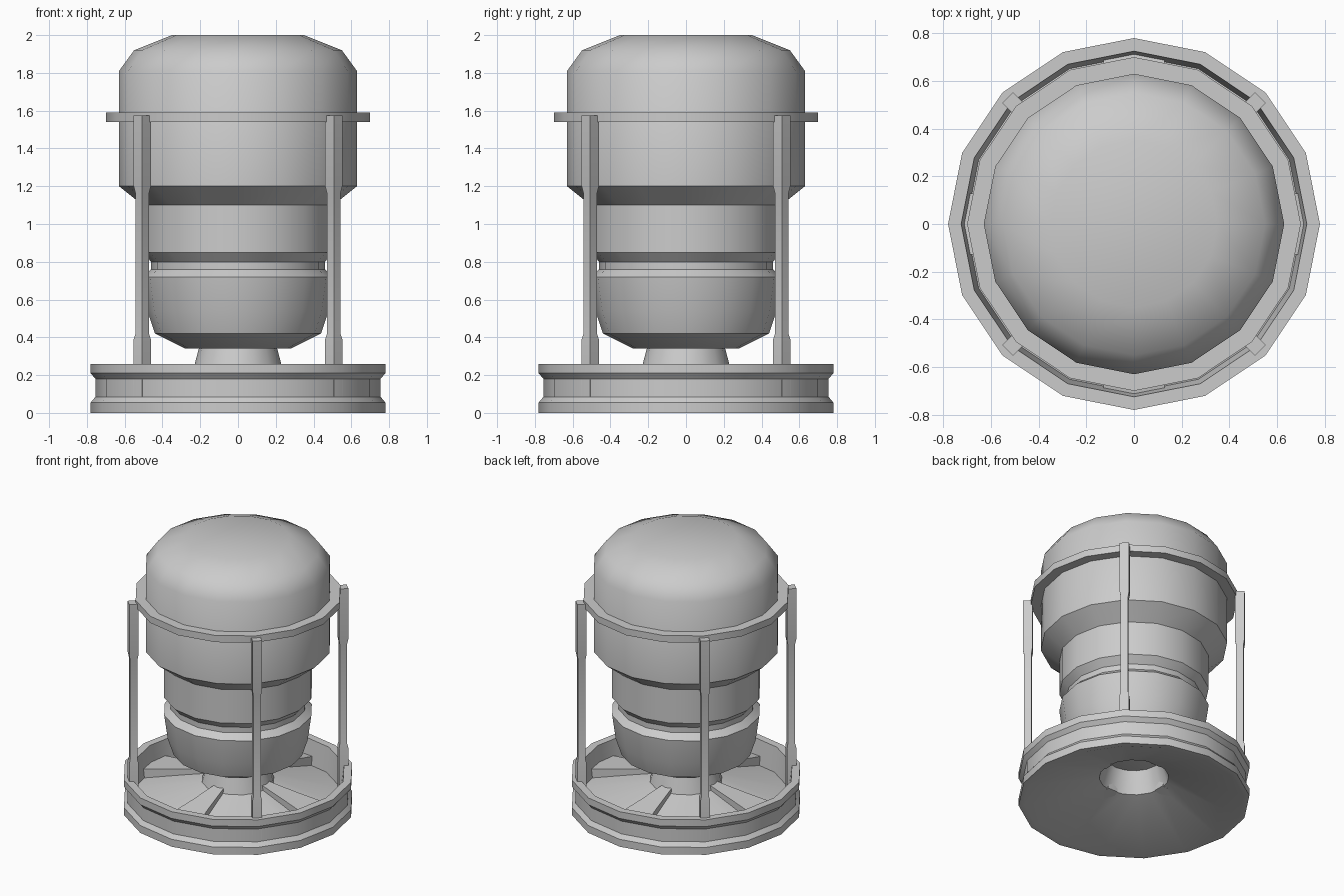
import bpy, bmesh, math
from mathutils import Matrix

if "Cube" in bpy.data.objects:
    bpy.data.objects.remove(bpy.data.objects["Cube"])

SIDES = 16


def finish(bm, name):
    bmesh.ops.remove_doubles(bm, verts=bm.verts, dist=1e-5)
    bmesh.ops.recalc_face_normals(bm, faces=bm.faces)
    mesh = bpy.data.meshes.new(name)
    bm.to_mesh(mesh)
    bm.free()
    ob = bpy.data.objects.new(name, mesh)
    bpy.context.collection.objects.link(ob)
    bpy.ops.object.select_all(action='DESELECT')
    ob.select_set(True)
    bpy.context.view_layer.objects.active = ob
    bpy.ops.object.shade_smooth_by_angle(angle=math.radians(37.5))
    return ob


def lathe(name, profile, closed=False):
    """Turn an (r, z) profile into a 16-sided body with corners on the axes."""
    bm = bmesh.new()
    rings = [[bm.verts.new((r * math.cos(math.tau * i / SIDES),
                            r * math.sin(math.tau * i / SIDES), z))
              for i in range(SIDES)] for r, z in profile]
    pairs = list(zip(rings, rings[1:]))
    if closed:
        pairs.append((rings[-1], rings[0]))
    else:
        bm.faces.new(rings[0])
        bm.faces.new(rings[-1])
    for a, b in pairs:
        for i in range(SIDES):
            j = (i + 1) % SIDES
            bm.faces.new((a[i], a[j], b[j], b[i]))
    return finish(bm, name)


def bridge(name, sections, turn):
    """Join four-cornered sections into a solid and turn it about z."""
    bm = bmesh.new()
    loops = [[bm.verts.new(p) for p in s] for s in sections]
    bm.faces.new(loops[0])
    bm.faces.new(loops[-1])
    for a, b in zip(loops, loops[1:]):
        for i in range(4):
            j = (i + 1) % 4
            bm.faces.new((a[i], a[j], b[j], b[i]))
    bm.transform(Matrix.Rotation(turn, 4, 'Z'))
    return finish(bm, name)


# Domed upper housing, neck, groove and bulb in one turned body
lathe("lamp_body", [
    (0.28, 0.34), (0.44, 0.42), (0.48, 0.54), (0.505, 0.72), (0.46, 0.76),
    (0.46, 0.80), (0.505, 0.85), (0.505, 1.10), (0.63, 1.20), (0.63, 1.81),
    (0.55, 1.92), (0.35, 2.0)])

# Upper support ring
lathe("upper_ring", [(0.61, 1.54), (0.70, 1.54), (0.70, 1.59), (0.61, 1.59)],
      closed=True)

# Hollow base: grooved rim, sloping floor and open central hub
lathe("base", [
    (0.74, 0.0), (0.78, 0.0), (0.78, 0.055), (0.755, 0.085), (0.755, 0.18),
    (0.78, 0.21), (0.78, 0.26), (0.725, 0.26), (0.705, 0.08), (0.245, 0.20),
    (0.205, 0.35), (0.185, 0.35), (0.235, 0.18)], closed=True)

# Tapered raised ribs on the base floor
rib = [(0.22, 0.04, 0.18, 0.235), (0.42, 0.075, 0.12, 0.195),
       (0.715, 0.135, 0.03, 0.14)]
for k in range(4):
    bridge(f"floor_rib_{k + 1}",
           [[(r, -w, lo), (r, w, lo), (r, w, hi), (r, -w, hi)]
            for r, w, lo, hi in rib], k * math.pi / 2)

# Four corner posts, thicker at both ends
post = [(0.02, 0.032), (0.39, 0.032), (0.42, 0.025), (1.16, 0.025),
        (1.20, 0.032), (1.575, 0.032)]
for k in range(4):
    bridge(f"post_{k + 1}",
           [[(0.717 + sx * h, sy * h, z)
             for sx, sy in ((-1, -1), (1, -1), (1, 1), (-1, 1))]
            for z, h in post], math.pi / 4 + k * math.pi / 2)
